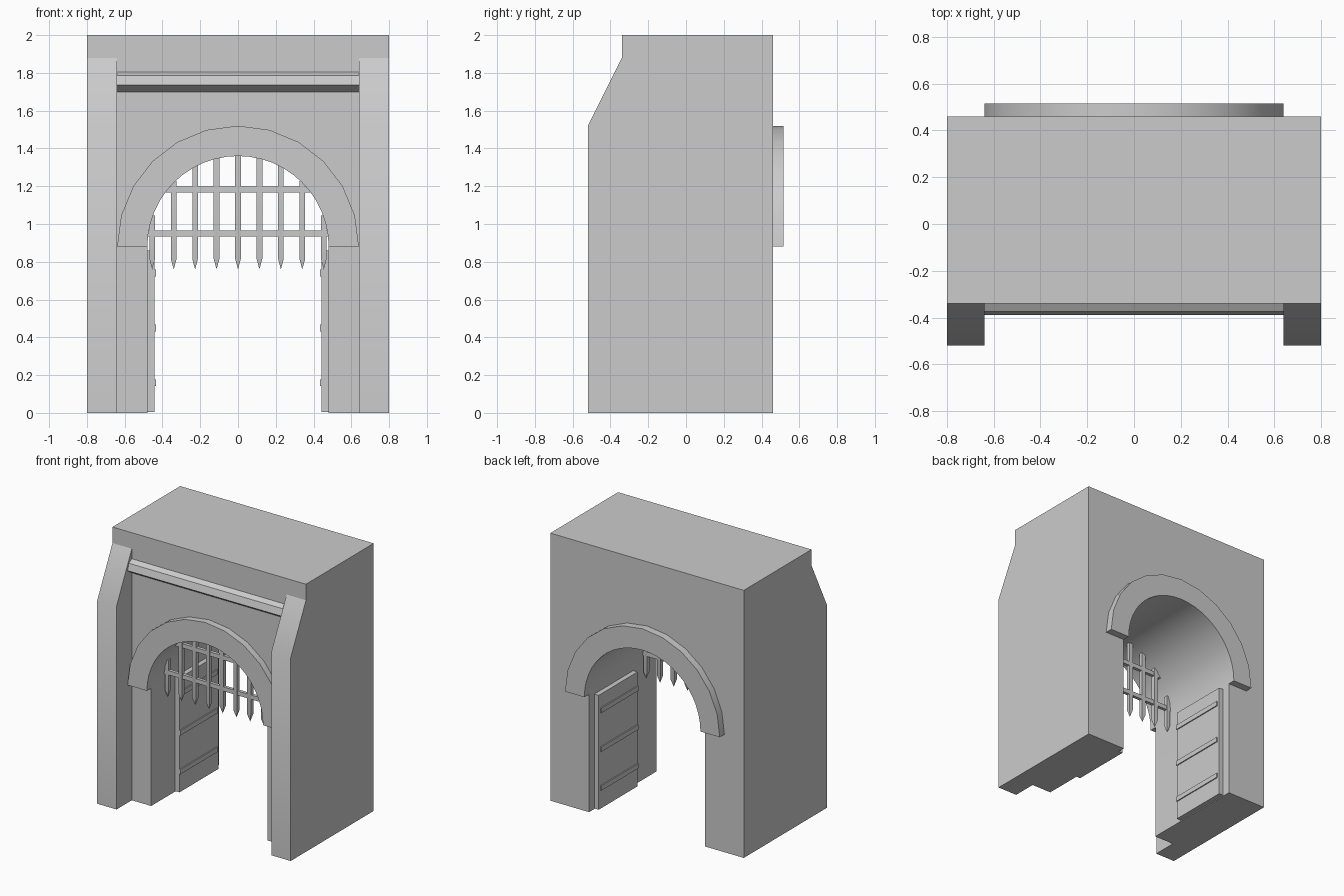
import bpy, bmesh, math
from mathutils import Vector

cube = bpy.data.objects.get("Cube")
if cube:
    bpy.data.objects.remove(cube, do_unlink=True)

grey = bpy.data.materials.new("stone_grey")
grey.use_nodes = True
grey.diffuse_color = (0.6, 0.6, 0.6, 1)
grey.node_tree.nodes["Principled BSDF"].inputs["Base Color"].default_value = (0.6, 0.6, 0.6, 1)

parts = []


def finish(name, bm):
    bmesh.ops.recalc_face_normals(bm, faces=bm.faces)
    mesh = bpy.data.meshes.new(name)
    bm.to_mesh(mesh)
    bm.free()
    mesh.materials.append(grey)
    obj = bpy.data.objects.new(name, mesh)
    bpy.context.collection.objects.link(obj)
    parts.append(obj)
    return obj


def prism(name, profile, axis, lo, hi):
    """Extrude a closed 2D profile along x (profile is y, z) or y (profile is x, z)."""
    bm = bmesh.new()
    place = (lambda p: (lo, p[0], p[1])) if axis == "x" else (lambda p: (p[0], lo, p[1]))
    face = bm.faces.new([bm.verts.new(place(p)) for p in profile])
    ext = bmesh.ops.extrude_face_region(bm, geom=[face])
    shift = Vector((hi - lo, 0, 0)) if axis == "x" else Vector((0, hi - lo, 0))
    bmesh.ops.translate(bm, vec=shift, verts=[v for v in ext["geom"] if isinstance(v, bmesh.types.BMVert)])
    return finish(name, bm)


def box(name, x0, x1, y0, y1, z0, z1):
    return prism(name, [(x0, z0), (x1, z0), (x1, z1), (x0, z1)], "y", y0, y1)


def arc(radius, steps):
    """Half circle from +x to -x about the arch centre."""
    return [(radius * math.cos(math.pi * i / steps), SPRING + radius * math.sin(math.pi * i / steps))
            for i in range(steps + 1)]


SPRING, INNER, OUTER = 0.88, 0.48, 0.64
FRONT, BACK = -0.34, 0.46

# Gatehouse block with arched passage
prism("gatehouse_wall",
      [(-0.8, 0), (-0.8, 2), (0.8, 2), (0.8, 0), (INNER, 0)] + arc(INNER, 24) + [(-INNER, 0)],
      "y", FRONT, BACK)

# Raised arch bands, front and back
band = arc(OUTER, 12) + arc(INNER, 24)[::-1]
prism("front_arch_band", band, "y", FRONT - 0.05, FRONT)
prism("back_arch_band", band, "y", BACK, BACK + 0.055)

# Moulding between the buttresses
prism("front_moulding",
      [(FRONT, 1.7), (-0.39, 1.735), (-0.375, 1.785), (FRONT, 1.805)], "x", -OUTER, OUTER)

# Buttresses and open doors on both sides
for side, s in (("left", 1), ("right", -1)):
    def pair(a, b):
        return sorted((s * a, s * b))

    prism(side + "_buttress",
          [(FRONT, 0), (-0.52, 0), (-0.52, 1.52), (FRONT, 1.88)], "x", *pair(0.64, 0.8))
    box(side + "_door", *pair(0.442, 0.478), -0.06, 0.40, 0.005, 0.86)
    for i, z in enumerate((0.16, 0.45, 0.74)):
        box(f"{side}_door_strap_{i + 1}", *pair(0.434, 0.445), -0.06, 0.38, z - 0.018, z + 0.018)

# Portcullis uprights with pointed ends
GATE_Y, HALF = -0.18, 0.015
for i in range(-4, 5):
    x = i * 0.1135
    top = SPRING + math.sqrt(INNER ** 2 - x ** 2) + 0.01
    bm = bmesh.new()
    tip = bm.verts.new((x, GATE_Y, 0.76))
    corners = [(-HALF, -HALF), (HALF, -HALF), (HALF, HALF), (-HALF, HALF)]
    low, high = [[bm.verts.new((x + a, GATE_Y + b, z)) for a, b in corners] for z in (0.815, top)]
    bm.faces.new(high)
    for k in range(4):
        n = (k + 1) % 4
        bm.faces.new((low[k], low[n], high[n], high[k]))
        bm.faces.new((tip, low[n], low[k]))
    finish(f"portcullis_upright_{i + 5}", bm)

# Portcullis cross bars
for name, z in (("lower", 0.95), ("upper", 1.182)):
    w = math.sqrt(INNER ** 2 - (z - SPRING) ** 2) + 0.01
    box(name + "_portcullis_crossbar", -w, w, GATE_Y - 0.012, GATE_Y + 0.012, z - 0.016, z + 0.016)

# Smooth curved surfaces, keep edges sharp
bpy.ops.object.select_all(action="DESELECT")
for obj in parts:
    obj.select_set(True)
bpy.context.view_layer.objects.active = parts[0]
bpy.ops.object.shade_smooth_by_angle(angle=math.radians(30))
